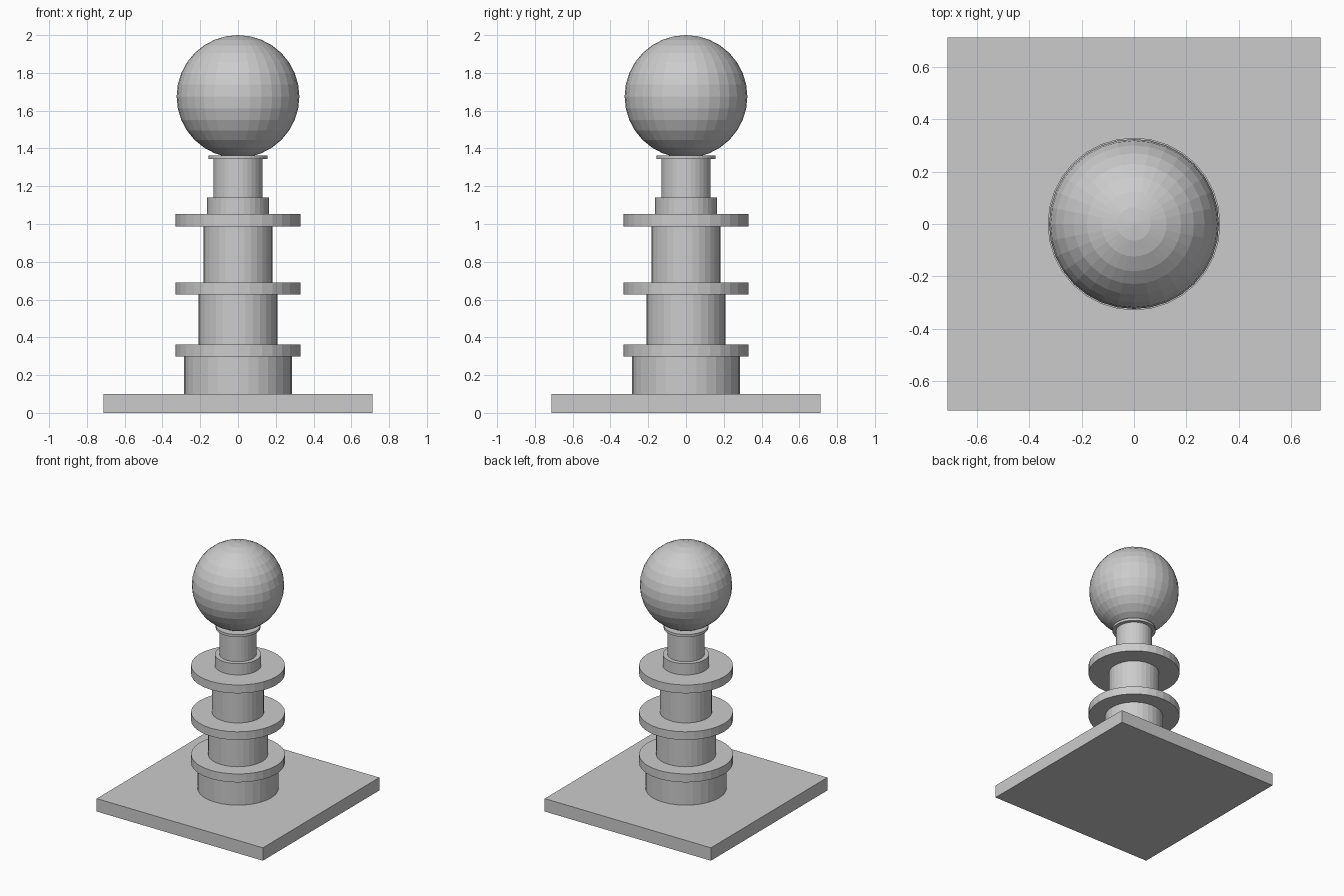
import bpy

if "Cube" in bpy.data.objects:
    bpy.data.objects.remove(bpy.data.objects["Cube"])

SIDES = 32


def drum(name, radius, z0, z1):
    """Upright flat-shaded cylinder between two heights."""
    bpy.ops.mesh.primitive_cylinder_add(vertices=SIDES, radius=radius, depth=z1 - z0,
                                        location=(0, 0, (z0 + z1) / 2))
    bpy.context.object.name = name


# Square base plate
bpy.ops.mesh.primitive_cube_add(size=1, location=(0, 0, 0.05))
base = bpy.context.object
base.name = "base_plate"
base.scale = (1.426, 1.426, 0.10)
bpy.ops.object.transform_apply(location=False, rotation=False, scale=True)

# Stacked column sections, narrowing upward
drum("lower_drum", 0.285, 0.10, 0.298)
drum("middle_drum", 0.21, 0.363, 0.627)
drum("upper_drum", 0.183, 0.69, 0.988)
drum("collar", 0.163, 1.053, 1.14)
drum("neck", 0.13, 1.14, 1.343)
drum("neck_ring", 0.157, 1.343, 1.363)

# Three equal flange discs
for label, z0, z1 in (("lower", 0.298, 0.363), ("middle", 0.627, 0.69), ("upper", 0.988, 1.053)):
    drum(label + "_disc", 0.33, z0, z1)

# Ball on top
bpy.ops.mesh.primitive_uv_sphere_add(segments=32, ring_count=16, radius=0.325,
                                     location=(0, 0, 1.675))
bpy.context.object.name = "ball"
